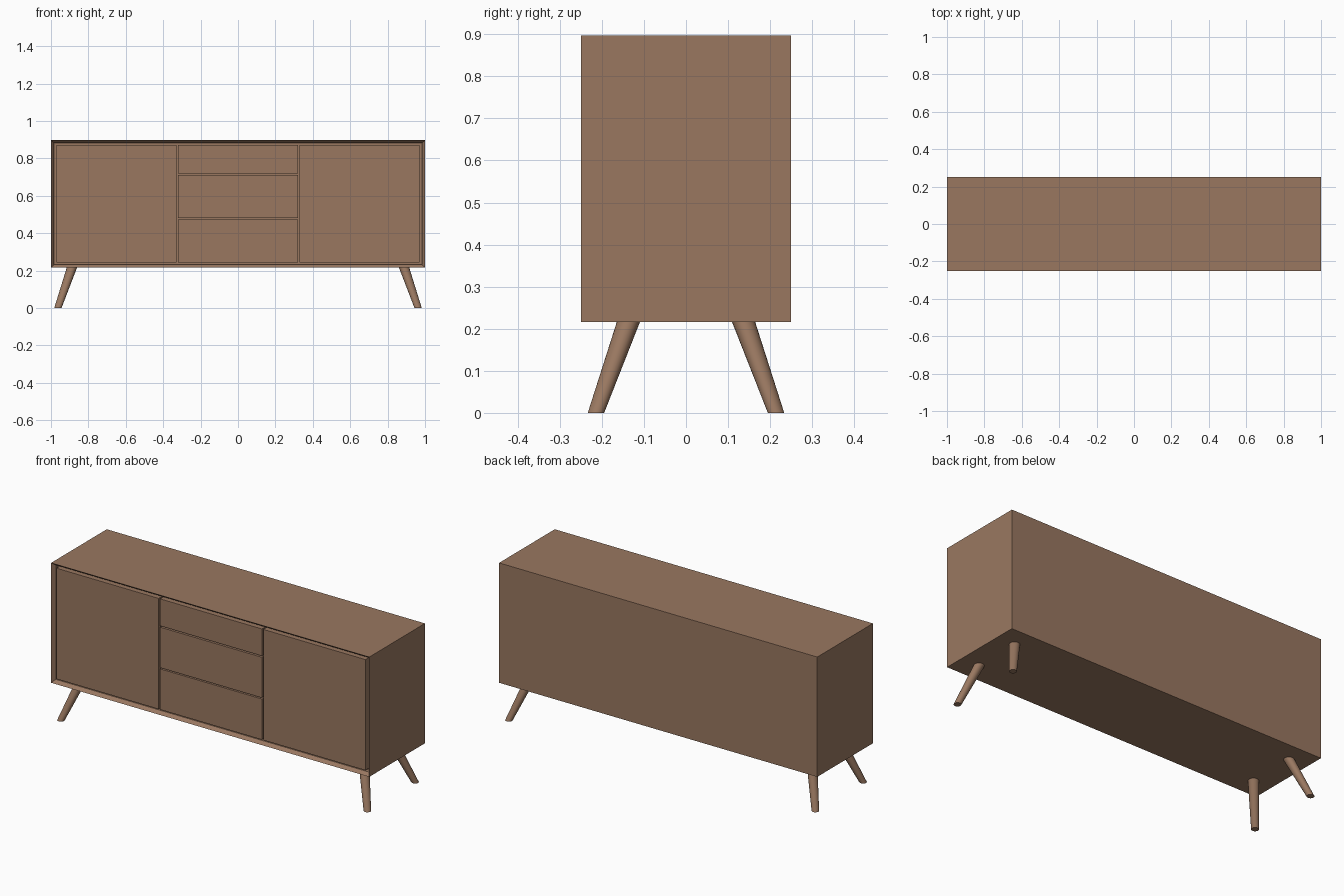
import bpy, bmesh
from mathutils import Vector

if "Cube" in bpy.data.objects:
    bpy.data.objects.remove(bpy.data.objects["Cube"])

wood = bpy.data.materials.new("walnut_brown")
wood.diffuse_color = (0.32, 0.187, 0.118, 1)
wood.use_nodes = True
wood.node_tree.nodes["Principled BSDF"].inputs["Base Color"].default_value = wood.diffuse_color


def finish(bm, name):
    bmesh.ops.recalc_face_normals(bm, faces=bm.faces[:])
    mesh = bpy.data.meshes.new(name)
    bm.to_mesh(mesh)
    bm.free()
    mesh.materials.append(wood)
    obj = bpy.data.objects.new(name, mesh)
    bpy.context.collection.objects.link(obj)
    return obj


def box_bm(x0, x1, y0, y1, z0, z1):
    bm = bmesh.new()
    bmesh.ops.create_cube(bm, size=1)
    for v in bm.verts:
        v.co = Vector(((x0 + x1) / 2 + v.co.x * (x1 - x0),
                       (y0 + y1) / 2 + v.co.y * (y1 - y0),
                       (z0 + z1) / 2 + v.co.z * (z1 - z0)))
    return bm


BOTTOM, TOP, FRONT = 0.216, 0.897, -0.25

# Cabinet case: mitred, inward sloping front frame, then a recess behind the fronts
bm = box_bm(-1, 1, FRONT, 0.25, BOTTOM, TOP)
bm.normal_update()
face = min(bm.faces, key=lambda f: f.calc_center_median().y)
bmesh.ops.inset_region(bm, faces=[face], thickness=0.022, depth=0)
for v in face.verts:
    v.co.y = FRONT + 0.02
recess = bmesh.ops.extrude_face_region(bm, geom=[face])
for v in [g for g in recess["geom"] if isinstance(g, bmesh.types.BMVert)]:
    v.co.y = FRONT + 0.04
if face.is_valid:
    bmesh.ops.delete(bm, geom=[face], context="FACES_ONLY")
finish(bm, "cabinet_case")

# Doors either side of three stacked drawers
Y0, Y1 = FRONT + 0.007, FRONT + 0.042
Z0, Z1 = 0.243, 0.872
finish(box_bm(-0.971, -0.329, Y0, Y1, Z0, Z1), "left_door")
finish(box_bm(0.329, 0.971, Y0, Y1, Z0, Z1), "right_door")
for name, z0, z1 in (("bottom_drawer", Z0, 0.474),
                     ("middle_drawer", 0.481, 0.711),
                     ("top_drawer", 0.719, Z1)):
    finish(box_bm(-0.32, 0.32, Y0, Y1, z0, z1), name)


# Splayed tapered legs, cut flat at the floor
def leg(name, sx, sy):
    bm = bmesh.new()
    bmesh.ops.create_cone(bm, cap_ends=True, segments=24, radius1=0.0195,
                          radius2=0.0275, depth=BOTTOM)
    for v in bm.verts:
        t = v.co.z / BOTTOM + 0.5
        v.co.x += sx * (0.963 - 0.075 * t)
        v.co.y += sy * (0.214 - 0.077 * t)
        v.co.z = BOTTOM * t
    for f in bm.faces:
        f.smooth = len(f.verts) == 4
    for e in bm.edges:
        e.smooth = all(f.smooth for f in e.link_faces)
    finish(bm, name)


for sx, side in ((-1, "left"), (1, "right")):
    for sy, end in ((-1, "front"), (1, "back")):
        leg(f"{end}_{side}_leg", sx, sy)
